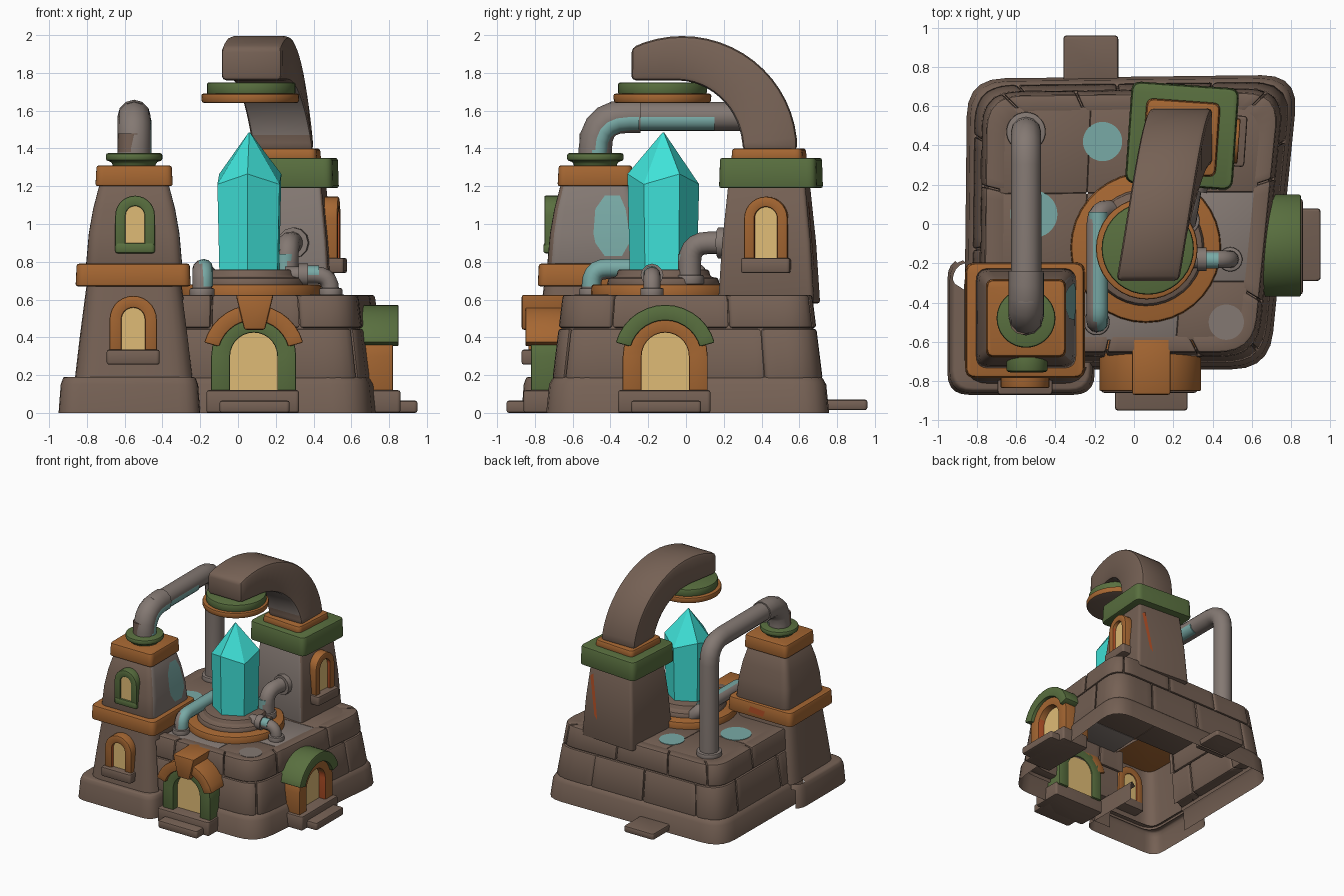
import bpy, bmesh, random
from math import cos, sin, pi, radians
from mathutils import Vector

if bpy.data.objects.get("Cube"):
    bpy.data.objects.remove(bpy.data.objects["Cube"])
random.seed(4)

def material(name, *rgb):
    m = bpy.data.materials.new(name)
    m.use_nodes = True
    m.diffuse_color = (*rgb, 1)
    m.node_tree.nodes["Principled BSDF"].inputs["Base Color"].default_value = (*rgb, 1)
    return m
STONE = material("brown stone", 0.18, 0.12, 0.09)
COPPER = material("orange copper", 0.38, 0.135, 0.032)
GREEN = material("moss green", 0.1, 0.16, 0.05)
CRYSTAL = material("turquoise crystal", 0.05, 0.76, 0.69)
GLOW = material("yellow glow", 0.74, 0.5, 0.18)
GREY = material("grey metal", 0.23, 0.19, 0.17)
STAIN = material("pale teal stain", 0.19, 0.4, 0.38)
RED = material("red ember", 0.45, 0.08, 0.02)

def build(name, verts, faces, mat, bevel=0.0, place=(0, 0, 0), drop=None):
    bm = bmesh.new()
    vs = [bm.verts.new(v) for v in verts]
    for f in faces:
        bm.faces.new([vs[i] for i in f])
    bmesh.ops.recalc_face_normals(bm, faces=bm.faces)
    if drop:
        hidden = [f for f in bm.faces if drop(f.normal, f.calc_center_median())]
        bmesh.ops.delete(bm, geom=hidden, context='FACES')
    me = bpy.data.meshes.new(name)
    bm.to_mesh(me)
    bm.free()
    me.materials.append(mat)
    ob = bpy.data.objects.new(name, me)
    bpy.context.collection.objects.link(ob)
    ob.location, ob.rotation_euler.z = (place[0], place[1], 0), radians(place[2])
    if bevel:
        mod = ob.modifiers.new("Bevel", 'BEVEL')
        mod.width, mod.segments, mod.angle_limit = bevel, 2, radians(35)
    return ob

def skin(rings, bottom=True, top=True):
    n = len(rings[0])
    verts = [p for r in rings for p in r]
    faces = [(k * n + i, k * n + (i + 1) % n, (k + 1) * n + (i + 1) % n, (k + 1) * n + i)
             for k in range(len(rings) - 1) for i in range(n)]
    return verts, faces + [range(n)] * bottom + [range(len(verts) - n, len(verts))] * top

def rounded(points, r, closed=True, n=5):
    pts, out = [Vector(p) for p in points], []
    for i, p in enumerate(pts):
        if r == 0 or (not closed and i in (0, len(pts) - 1)):
            out.append(p)
            continue
        a, b = (p + (q - p).normalized() * r for q in (pts[i - 1], pts[(i + 1) % len(pts)]))
        out += [a * (1 - t) ** 2 + p * 2 * t * (1 - t) + b * t * t for t in (k / n for k in range(n + 1))]
    return out

def rect(w, d):
    return [(-w, -d), (w, -d), (w, d), (-w, d)]

def loft(name, corners, layers, mat, r=0.0, bevel=0.012, place=(0, 0, 0), solid=True, drop=None):
    rings = [[(p.x * s, p.y * s, z) for p in rounded(corners, r)] for z, s in layers]
    return build(name, *skin(rings, solid, solid), mat, bevel, place, drop)

def box(name, x0, x1, y0, y1, z0, z1, mat=STONE, place=(0, 0, 0)):
    return loft(name, [(x0, y0), (x1, y0), (x1, y1), (x0, y1)], [(z0, 1), (z1, 1)], mat, 0.02, 0.012, place)

def disc(name, x, y, layers, mat, bevel=0.012):
    circle = [(cos(i * pi / 18), sin(i * pi / 18)) for i in range(36)]
    return loft(name, circle, layers, mat, 0, bevel, (x, y, 0))

def pipe(name, r, mat, bend, *points):
    cu = bpy.data.curves.new(name, 'CURVE')
    cu.dimensions, cu.bevel_depth, cu.bevel_resolution, cu.use_fill_caps = '3D', r, 4, True
    path = rounded(points, bend, False)
    sp = cu.splines.new('POLY')
    sp.points.add(len(path) - 1)
    for q, p in zip(sp.points, path):
        q.co = (*p, 1)
    cu.materials.append(mat)
    bpy.context.collection.objects.link(bpy.data.objects.new(name, cu))

def tint(ob, mat, rule):
    ob.data.materials.append(mat)
    for f in ob.data.polygons:
        f.material_index = int(rule(f.normal, f.center))

# Arched frames, panels and doors; local -y points out of the wall
def arch_line(a, z0, spring, start=0.0, n=14):
    angles = [start + (pi - 2 * start) * k / n for k in range(n + 1)]
    pts = [(a * cos(t), spring + a * sin(t)) for t in angles]
    return pts if z0 is None else [(a, z0)] + pts + [(-a, z0)]

def arch_band(name, place, outer, inner, z0, spring, front, mat, start=0.0):
    rings = [[(o[0], -front, o[1]), (o[0], 0, o[1]), (i[0], 0, i[1]), (i[0], -front, i[1])]
             for o, i in zip(arch_line(outer, z0, spring, start), arch_line(inner, z0, spring, start))]
    return build(name, *skin(rings), mat, 0.008, place)

def opening(name, place, outer, inner, z0, spring, front, mat, recess):
    frame = arch_band(name + "_frame", place, outer, inner, z0, spring, front, mat)
    if mat is COPPER:
        tint(frame, RED, lambda n, c: abs(n.x) > 0.9 and n.x * c.x < 0)
    for y in (recess - front, -0.01):
        panel = [(x, y, z) for x, z in arch_line(inner + 0.005, z0, spring)]
        build(name + "_panel", panel, [range(len(panel))], GLOW, 0, place)

for name, place, jamb, hood in (("front_door", (0.083, -0.58, 0), GREEN, COPPER),
                                ("side_door", (0.58, -0.11, 90), COPPER, GREEN)):
    opening(name, place, 0.225, 0.125, 0.1, 0.3, 0.24, jamb, 0.06)
    arch_band(name + "_hood", place, 0.272, 0.19, None, 0.3, 0.27, hood, 0.27)
    box(name + "_threshold", -0.25, 0.24, -0.28, -0.02, 0, 0.12, STONE, place)
    box(name + "_step", -0.18, 0.19, -0.37, -0.12, 0, 0.065, STONE, place)
key = [(-0.055, 0.44), (0.055, 0.44), (0.1, 0.625), (-0.1, 0.625)]
build("keystone", *skin([[(x, y, z) for x, z in key] for y in (-0.29, 0)]), COPPER, 0.012, (0.088, -0.58, 0))

# Hollow plinth and body, left open where the front tower stands
CORNERS = [(-0.87, -0.74), (0.69, -0.74), (0.84, 0.76), (-0.85, 0.74)]
FOOT = CORNERS[:1] + [(-0.25, -0.74)] + CORNERS[1:] + [(-0.86, -0.2)]
def in_tower(n, c):
    return c.x < -0.35 and c.y < -0.35
loft("plinth", FOOT, [(0, 1), (0.15, 0.98), (0.19, 0.95), (0.19, 0.9)], STONE, 0.19, solid=False, drop=in_tower)
loft("body_core", FOOT, [(0.15, 0.94), (0.6, 0.865)], STONE, 0.19, 0, solid=False, drop=in_tower)

# Wall blocks that wrap the rounded corners
outline = rounded(FOOT, 0.19)
sides = [(p, q, (q - p).length) for p, q in zip(outline, outline[1:] + outline[:1])]
def along(t):
    d = (t % 1) * sum(s[2] for s in sides)
    for p, q, l in sides:
        if d <= l:
            return p.lerp(q, d / l)
        d -= l
    return outline[0]
for z0, z1, shift in ((0.18, 0.445, 0.02), (0.45, 0.625, 0.06)):
    s0, s1 = 0.985 - 0.165 * z0, 0.985 - 0.165 * z1
    cuts = [shift + (i + random.uniform(-0.2, 0.2)) / 11 for i in range(11)]
    for a, b in zip(cuts, cuts[1:] + [cuts[0] + 1]):
        pts = [along(a + 0.0006 + (b - a - 0.0012) * k / 10) for k in range(11)]
        rings = [[(p.x * s, p.y * s, z) for s, z in ((s0, z0), (s1, z1), (s1 - 0.12, z1), (s0 - 0.12, z0))]
                 for p in pts]
        build("wall_block", *skin(rings), STONE, 0.014, drop=in_tower)

# Floor slabs and stains
fl = [Vector(p) * 0.8 for p in CORNERS]
mu, mv = (0, 0.34, 0.73, 1), (0, 0.25, 0.63, 1)
for i, j in ((i, j) for i in range(3) for j in range(3) if i + j):
    tile = [fl[0].lerp(fl[1], mu[u]).lerp(fl[3].lerp(fl[2], mu[u]), mv[v])
            for u, v in ((i, j), (i + 1, j), (i + 1, j + 1), (i, j + 1))]
    loft("floor_slab", tile, [(0.595, 1), (0.624, 1)], GREY if (i, j) in ((2, 1), (1, 0)) else STONE, 0, 0.008)
for x, y, r, mat in ((-0.16, 0.42, 0.1, STAIN), (-0.51, 0.05, 0.12, STAIN), (0.47, -0.5, 0.09, GREY)):
    disc("floor_stain", x, y, [(0.62, r), (0.628, r)], mat, 0)
box("back_step", -0.36, -0.08, 0.68, 0.96, 0.015, 0.07)

# Front tower
def inside_body(n, c):
    return c.z < 0.6 and (max(n.x, n.y) > 0.92 or min(n.x, n.y) > 0.1)
def behind_plinth(n, c):
    return n.y > 0.85 or min(n.x, n.y) > 0.1 or (n.z > 0.9 and c.y > 0.2)
U = (-0.55, -0.48, 0)
loft("tower_plinth", rect(0.375, 0.35), [(0, 1), (0.15, 0.97), (0.19, 0.93), (0.19, 0.72)], STONE, 0.11,
     place=(-0.575, -0.52, 0), solid=False, drop=behind_plinth)
loft("tower_lower", rect(1, 1), [(0.17, 0.315), (0.4, 0.288), (0.6, 0.262), (0.69, 0.25)], STONE, 0.4,
     place=(-0.55, -0.5, 0), solid=False, drop=inside_body)
loft("tower_band", rect(0.305, 0.295), [(0.67, 1), (0.79, 0.98)], COPPER, 0.05, place=(-0.555, -0.49, 0))
upper = loft("tower_upper", rect(1, 1), [(0.78, 0.255), (0.95, 0.24), (1.08, 0.217), (1.21, 0.183)], STONE, 0.25, place=U)
tint(upper, GREY, lambda n, c: n.x > 0.8)
loft("tower_cap", rect(0.205, 0.2), [(1.2, 1), (1.31, 0.97)], COPPER, 0.04, place=U)
disc("pipe_collar", -0.55, -0.48, [(1.3, 0.11), (1.33, 0.12), (1.335, 0.15), (1.375, 0.15)], GREEN)
patch = ((0.254, 0.83, 0.05, 0.14), (0.248, 0.9, 0, 0.18), (0.243, 0.95, -0.01, 0.18), (0.22, 1.08, 0, 0.16), (0.202, 1.15, 0.05, 0.13))
build("tower_stain", [(x, y, z) for x, z, *ys in patch for y in ys],
      [(k, k + 1, k + 3, k + 2) for k in (0, 2, 4, 6)], STAIN, 0, U)
build("band_ember", [(x, 0.298, z) for x, z in ((-0.04, 0.7), (0.1, 0.71), (0.08, 0.76), (-0.06, 0.75))],
      [range(4)], RED, 0, (-0.555, -0.49, 0))

# Back tower
B = (0.25, 0.44, -4)
tower = loft("back_tower", rect(1, 1), [(0.58, 0.255), (0.9, 0.235), (1.2, 0.205)], STONE, 0.12, place=B)
tint(tower, GREY, lambda n, c: n.y < -0.8 and c.z > 0.65)
loft("back_tower_slab", rect(0.275, 0.26), [(1.19, 1), (1.35, 0.98)], GREEN, 0.05, place=(0.245, 0.45, -4))
loft("back_tower_collar", rect(0.19, 0.19), [(1.34, 1), (1.4, 0.97)], COPPER, 0.04, place=(0.24, 0.44, -4))
build("ember_crack", [(0.1, 0.248, 0.75), (0.13, 0.246, 0.78), (0.19, 0.222, 1.1), (0.16, 0.222, 1.12)], [range(4)], RED, 0, B)

# Tower windows and sills
for name, place, outer, inner, z0, spring, front, mat, recess, sill, sill_mat in (
        ("lower_window", (-0.555, -0.7, 0), 0.125, 0.062, 0.32, 0.495, 0.135, COPPER, 0.025, (0.14, 0.17, 0.255, 0.335), STONE),
        ("upper_window", (-0.545, -0.65, 0), 0.105, 0.05, 0.88, 1.045, 0.1, GREEN, 0.01, (0.105, 0.105, 0.845, 0.9), GREEN),
        ("side_window", (0.42, 0.43, 86), 0.115, 0.06, 0.8, 1.03, 0.115, COPPER, 0.03, (0.13, 0.15, 0.74, 0.82), STONE)):
    opening(name, place, outer, inner, z0, spring, front, mat, recess)
    box(name + "_sill", -sill[0], sill[0], -sill[1], 0, sill[2], sill[3], sill_mat, place)

# Curved arm
rings = []
for s in (k / 18 for k in range(19)):
    t, q, x = radians(116 * s), min(s * 1.25, 1) * pi / 2, 0.24 - 0.17 * s ** 1.2
    outer = (-0.02 + 0.61 * cos(t), 1.39 + 0.605 * sin(t))
    inner = (-0.05 + 0.35 * cos(q) - 1.2 * max(s - 0.8, 0), 1.39 + 0.37 * sin(q))
    rings.append([(x - 0.16, *outer), (x + 0.16, *outer), (x + 0.16, *inner), (x - 0.16, *inner)])
arm = build("curved_arm", *skin(rings), STONE, 0.025)
tint(arm, GREY, lambda n, c: n.y < -0.3 and n.z < -0.2 and c.z < 1.74)
disc("arm_green_ring", 0.07, -0.125, [(1.685, 0.235), (1.75, 0.235)], GREEN)
copper_ring = disc("arm_copper_ring", 0.065, -0.125, [(1.64, 0.256), (1.69, 0.26)], COPPER)
tint(copper_ring, STONE, lambda n, c: n.z < -0.8)

# Crystal and pedestal
disc("pedestal_ring", 0.06, -0.12, [(0.6, 0.385), (0.68, 0.38)], COPPER)
disc("pedestal", 0.06, -0.12, [(0.67, 0.3), (0.715, 0.29), (0.72, 0.25), (0.76, 0.24)], STONE)
hexagon = [(cos(a), sin(a)) for a in (radians(60 * i - 93) for i in range(6))]
rings = [[(x * r, y * r, z + (i % 2) * dz) for i, (x, y) in enumerate(hexagon)]
         for z, r, dz in ((0.74, 0.178, 0), (1.265, 0.19, -0.055), (1.485, 0.004, 0))]
build("crystal", *skin(rings), CRYSTAL, 0, (0.06, -0.12, 0))

# Pipes, stains and flanges
pipe("tall_pipe", 0.077, GREY, 0.17, (-0.55, -0.4, 1.57), (-0.55, 0.47, 1.57), (-0.55, 0.47, 0.6))
pipe("tall_pipe_elbow", 0.088, GREY, 0.17, (-0.55, -0.48, 1.33), (-0.55, -0.48, 1.57), (-0.55, -0.24, 1.57))
pipe("elbow_stain", 0.057, STAIN, 0.17, (-0.516, -0.47, 1.36), (-0.516, -0.47, 1.55), (-0.516, -0.25, 1.55))
pipe("tall_pipe_stain", 0.057, STAIN, 0, (-0.527, -0.26, 1.552), (-0.527, 0.15, 1.552))
pipe("elbow_patch", 0.067, STONE, 0, (-0.567, -0.497, 1.38), (-0.567, -0.497, 1.48))
pipe("left_pipe", 0.052, GREY, 0.08, (-0.19, -0.5, 0.6), (-0.19, -0.5, 0.76), (-0.19, 0.07, 0.76), (-0.1, 0.07, 0.66))
pipe("left_pipe_stain", 0.05, STAIN, 0.08, (-0.182, -0.5, 0.67), (-0.182, -0.5, 0.765), (-0.182, 0.06, 0.765))
pipe("right_pipe", 0.06, GREY, 0.1, (0.26, 0.02, 0.66), (0.26, 0.02, 0.9), (0.3, 0.27, 0.9))
pipe("right_pipe_stain", 0.057, STAIN, 0, (0.252, 0.015, 0.74), (0.252, 0.015, 0.84))
pipe("small_pipe", 0.045, GREY, 0.08, (0.25, -0.18, 0.73), (0.49, -0.18, 0.73), (0.49, -0.18, 0.6))
pipe("small_pipe_stain", 0.043, STAIN, 0, (0.37, -0.183, 0.736), (0.43, -0.183, 0.736))
pipe("small_pipe_joint", 0.06, GREY, 0, (0.32, -0.18, 0.73), (0.37, -0.18, 0.73))
pipe("wall_flange", 0.082, GREY, 0, (0.29, 0.17, 0.9), (0.3, 0.23, 0.9))
for x, y, z, r in ((-0.55, 0.47, 0.61, 0.1), (-0.19, -0.5, 0.61, 0.066), (0.49, -0.18, 0.61, 0.062), (0.26, 0.02, 0.68, 0.075)):
    disc("pipe_flange", x, y, [(z, r), (z + 0.05, r)], GREY, 0.008)

# Turn pipes into meshes, smooth curved surfaces, keep hard edges
bpy.ops.object.select_all(action='DESELECT')
for ob in (o for o in bpy.context.collection.objects if o.type in ('MESH', 'CURVE')):
    ob.select_set(True)
    bpy.context.view_layer.objects.active = ob
bpy.ops.object.convert(target='MESH')
bpy.ops.object.shade_smooth_by_angle(angle=radians(32))
